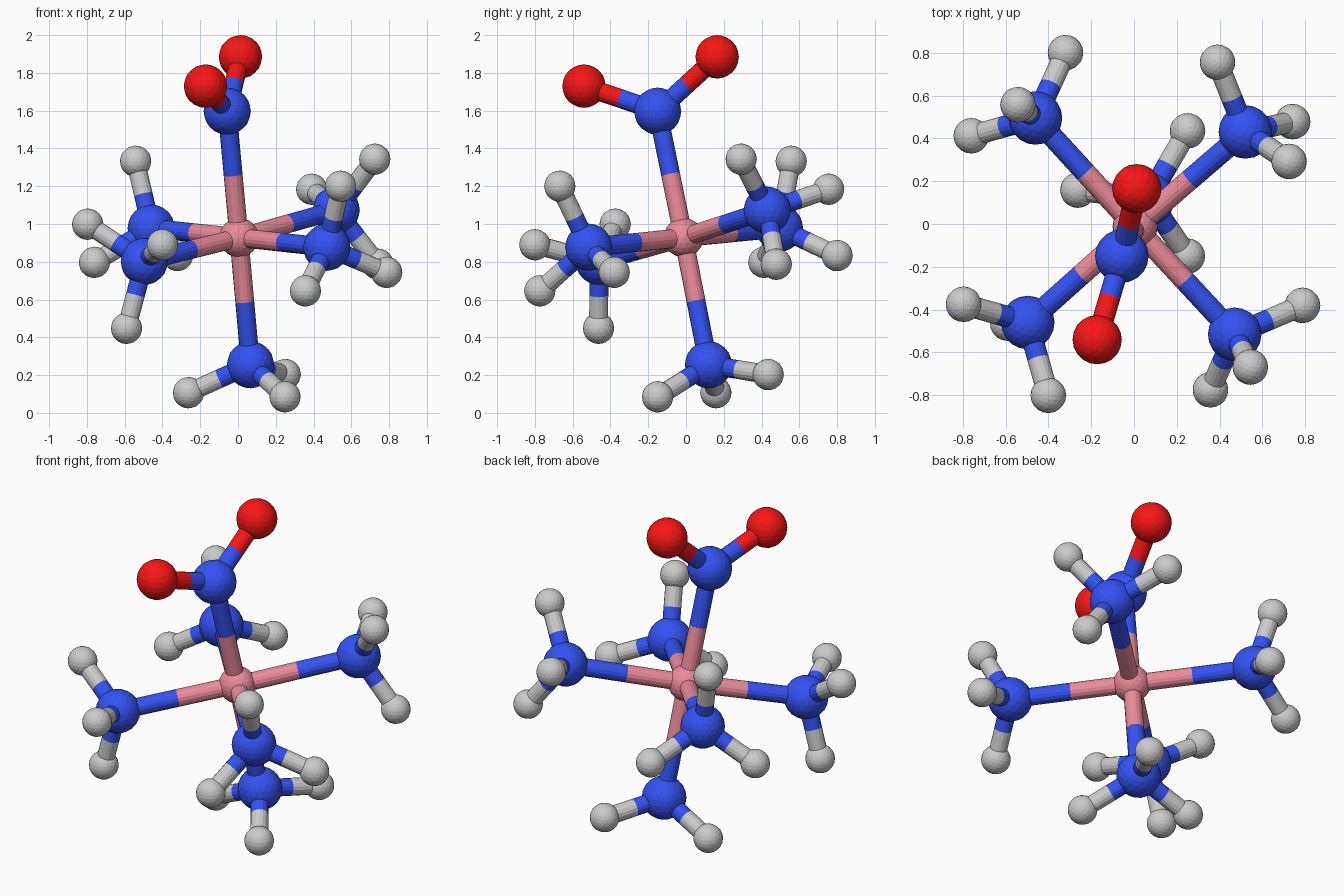
import bpy
from mathutils import Vector

if "Cube" in bpy.data.objects:
    bpy.data.objects.remove(bpy.data.objects["Cube"])


def material(name, rgb):
    m = bpy.data.materials.new(name)
    m.diffuse_color = (*rgb, 1)
    m.use_nodes = True
    m.node_tree.nodes["Principled BSDF"].inputs["Base Color"].default_value = m.diffuse_color
    return m


PINK = material("metal_pink", (0.84, 0.26, 0.33))
BLUE = material("nitrogen_blue", (0.035, 0.085, 0.9))
RED = material("oxygen_red", (0.95, 0.008, 0.008))

# kind: (ball radius, material)
KINDS = {
    "metal": (0.105, PINK),
    "nitrogen": (0.125, BLUE),
    "oxygen": (0.115, RED),
    "hydrogen": (0.083, None),
}
BOND_RADIUS = 0.05


def finish(name, mat):
    ob = bpy.context.object
    ob.name = name
    if mat:
        ob.data.materials.append(mat)


def atom(name, kind, pos):
    radius, mat = KINDS[kind]
    bpy.ops.mesh.primitive_ico_sphere_add(subdivisions=3, radius=radius, location=pos)
    finish(name + "_atom", mat)


def half_bond(name, start, end, mat):
    d = end - start
    bpy.ops.mesh.primitive_cylinder_add(
        vertices=16, radius=BOND_RADIUS, depth=d.length,
        location=(start + end) / 2,
        rotation=d.to_track_quat('Z', 'Y').to_euler())
    finish(name, mat)


def bond(name, kind_a, a, kind_b, b):
    # each half takes the colour of the atom it touches
    a, b = Vector(a), Vector(b)
    mid = (a + b) / 2
    half_bond(name + "_bond_inner", a, mid, KINDS[kind_a][1])
    half_bond(name + "_bond_outer", mid, b, KINDS[kind_b][1])


# central metal atom
CENTRE = (0.005, -0.013, 0.928)
atom("centre", "metal", CENTRE)

# ligands: name, nitrogen position, outer atom kind, outer atom positions
LIGANDS = [
    ("top_nitro", (-0.057, -0.15, 1.597), "oxygen",
     [(0.013, 0.165, 1.885), (-0.172, -0.54, 1.73)]),
    ("bottom_amine", (0.066, 0.119, 0.255), "hydrogen",
     [(-0.262, 0.158, 0.107), (0.249, -0.15, 0.085), (0.25, 0.435, 0.203)]),
    ("back_left_amine", (-0.46, 0.495, 0.978), "hydrogen",
     [(-0.542, 0.557, 1.332), (-0.76, 0.412, 0.797), (-0.32, 0.80, 0.833)]),
    ("back_right_amine", (0.52, 0.43, 1.073), "hydrogen",
     [(0.724, 0.292, 1.343), (0.39, 0.755, 1.184), (0.741, 0.478, 0.787)]),
    ("front_left_amine", (-0.496, -0.46, 0.802), "hydrogen",
     [(-0.796, -0.375, 0.999), (-0.40, -0.80, 0.89), (-0.59, -0.463, 0.448)]),
    ("front_right_amine", (0.47, -0.515, 0.877), "hydrogen",
     [(0.543, -0.668, 1.20), (0.787, -0.38, 0.744), (0.357, -0.774, 0.646)]),
]

for name, n_pos, kind, outer in LIGANDS:
    atom(name + "_nitrogen", "nitrogen", n_pos)
    bond(name + "_metal", "metal", CENTRE, "nitrogen", n_pos)
    for i, pos in enumerate(outer, 1):
        part = f"{name}_{kind}_{i}"
        atom(part, kind, pos)
        bond(part, "nitrogen", n_pos, kind, pos)
